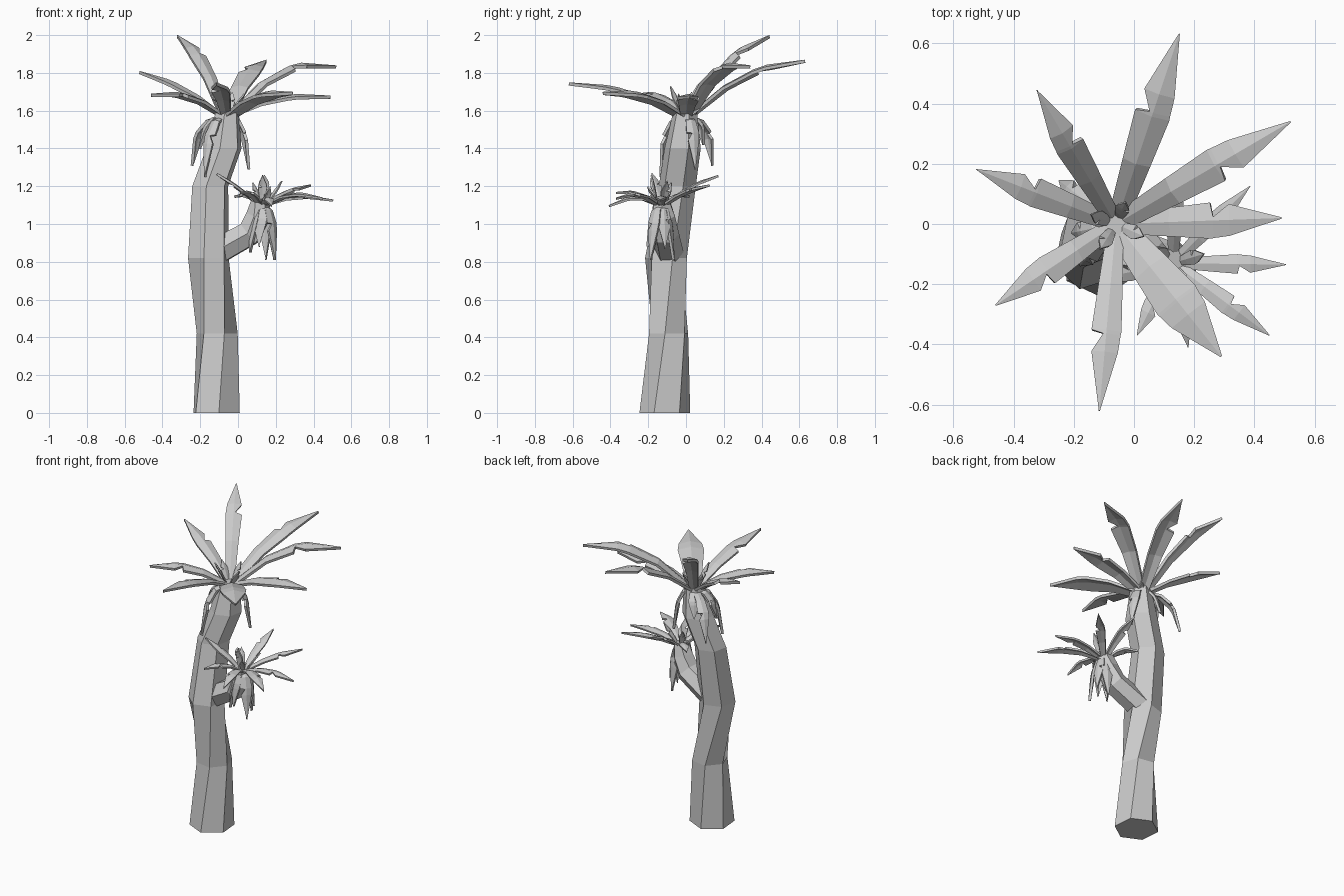
import bpy, bmesh, math
from mathutils import Vector, Matrix

cube = bpy.data.objects.get("Cube")
if cube:
    bpy.data.objects.remove(cube)

grey = bpy.data.materials.new("plain_grey")
grey.use_nodes = True
grey.diffuse_color = (0.6, 0.6, 0.6, 1)
grey.node_tree.nodes["Principled BSDF"].inputs["Base Color"].default_value = (0.6, 0.6, 0.6, 1)


def finish(bm, name):
    mesh = bpy.data.meshes.new(name)
    bm.to_mesh(mesh)
    bm.free()
    mesh.materials.append(grey)
    obj = bpy.data.objects.new(name, mesh)
    bpy.context.collection.objects.link(obj)
    return obj


def stem(name, rings, upright):
    """Six-sided tube through rings of (centre, radius, turn in degrees)."""
    bm = bmesh.new()
    loops = []
    for i, (centre, radius, turn) in enumerate(rings):
        before = Vector(rings[max(i - 1, 0)][0])
        after = Vector(rings[min(i + 1, len(rings) - 1)][0])
        tilt = Matrix.Identity(3) if upright else (after - before).to_track_quat('Z', 'Y').to_matrix()
        angles = [math.radians(turn + 60 * k) for k in range(6)]
        loops.append([bm.verts.new(Vector(centre) + tilt @ Vector((math.cos(a), math.sin(a), 0)) * radius)
                      for a in angles])
    for low, high in zip(loops, loops[1:]):
        for k in range(6):
            n = (k + 1) % 6
            bm.faces.new((low[k], low[n], high[n], high[k]))
    bm.faces.new(loops[0][::-1])
    bm.faces.new(loops[-1])
    bmesh.ops.recalc_face_normals(bm, faces=bm.faces)
    return finish(bm, name)


# Leaf outline: position along the leaf, plain half width, notched half width
OUTLINE = [(0, .55, .55), (.3, .8, .8), (.56, 1, 1), (.58, .97, .2), (.68, .88, .88), (1, .04, .04)]


def leaf(name, root, bend, tip, width, notch, thickness):
    """Folded blade along a curve; notch is 1 or -1 for a side, 0 for none."""
    root, bend, tip = Vector(root), Vector(bend), Vector(tip)
    side = (tip - root).cross(Vector((0, 0, 1))).normalized()
    half = width / 2
    bm = bmesh.new()
    rows = []
    for t, plain, cut in OUTLINE:
        centre = root * (1 - t) ** 2 + bend * 2 * t * (1 - t) + tip * t * t
        along = ((bend - root) * (1 - t) + (tip - bend) * t).normalized()
        fold = side.cross(along) * half * 0.25
        right = cut if notch > 0 else plain
        left = cut if notch < 0 else plain
        rows.append([bm.verts.new(centre - (side * half + fold) * left),
                     bm.verts.new(centre),
                     bm.verts.new(centre + (side * half - fold) * right)])
    for a, b in zip(rows, rows[1:]):
        for k in range(2):
            bm.faces.new((a[k], a[k + 1], b[k + 1], b[k]))
    obj = finish(bm, name)
    solid = obj.modifiers.new("thickness", 'SOLIDIFY')
    solid.thickness = thickness
    solid.offset = -1
    return obj


def outward(centre, tip, distance):
    return Vector((tip.x - centre.x, tip.y - centre.y, 0)).normalized() * distance


def crown(name, centre, leaves, thickness):
    """Spreading leaves given as (tip, lift, width, notch side)."""
    centre = Vector(centre)
    for i, (tip, lift, width, notch) in enumerate(leaves):
        tip = Vector(tip)
        bend = (centre + tip) / 2 + Vector((0, 0, 2 * lift))
        leaf(f"{name}_leaf_{i + 1}", centre + outward(centre, tip, 0.02), bend, tip,
             width, notch, thickness)


def droop(name, centre, tips, width):
    """Old leaves hanging down beside the stem."""
    centre = Vector(centre)
    for i, tip in enumerate(tips):
        tip = Vector(tip)
        bend = Vector((tip.x, tip.y, centre.z)).lerp(centre, 0.1)
        leaf(f"{name}_hanging_leaf_{i + 1}", centre + outward(centre, tip, 0.02), bend, tip,
             width, (-1) ** i, 0.016)


# Trunk and side branch
stem("trunk", [((-.113, -.112, 0), .135, -85), ((-.11, -.092, .42), .11, -70),
               ((-.157, -.106, .82), .113, -42), ((-.147, -.046, 1.2), .1, -42),
               ((-.075, -.018, 1.4), .098, -42), ((-.057, -.005, 1.59), .065, -42)], True)
stem("branch", [((-.12, -.09, .85), .078, 0), ((.06, -.11, .95), .074, 0),
                ((.105, -.12, 1.04), .065, 0), ((.12, -.13, 1.12), .05, 0)], False)

# Main crown
top = (-.06, 0, 1.585)
crown("main", top, [
    ((-.32, .44, 2), .085, .1, 1), ((.15, .63, 1.87), .075, .12, -1),
    ((.52, .34, 1.84), .11, .12, 1), ((.49, .02, 1.68), .045, .12, -1),
    ((.29, -.44, 1.7), .05, .16, 0), ((-.115, -.62, 1.75), .045, .1, 1),
    ((-.46, -.27, 1.69), .05, .1, -1), ((-.52, .18, 1.81), .035, .1, 1)], 0.017)
crown("main_bud", top, [
    ((-.11, -.08, 1.73), 0, .05, 1), ((-.03, .07, 1.7), 0, .05, 1),
    ((.03, -.04, 1.69), 0, .05, -1), ((-.14, .03, 1.7), 0, .05, -1)], 0.008)
droop("main", (-.06, 0, 1.58), [(-.25, .145, 1.31), (-.18, -.14, 1.25), (.065, .05, 1.29),
                                (-.13, .1, 1.42), (-.21, -.03, 1.4)], .07)

# Small crown on the branch
fork = (.13, -.13, 1.11)
crown("small", fork, [
    ((.505, -.135, 1.13), .03, .065, 1), ((.45, -.37, 1.14), .04, .07, -1),
    ((.18, -.41, 1.1), .04, .06, 1), ((.01, -.37, 1.17), .03, .06, -1),
    ((.385, .125, 1.21), .02, .06, 1), ((.14, .17, 1.26), .02, .06, -1),
    ((-.11, -.18, 1.27), .01, .06, 1), ((-.02, .02, 1.15), .03, .06, -1)], 0.012)
crown("small_bud", fork, [
    ((.13, -.18, 1.26), 0, .05, 1), ((.23, -.1, 1.23), 0, .05, -1),
    ((.17, -.2, 1.2), 0, .04, 1), ((.08, -.08, 1.22), 0, .04, -1)], 0.008)
droop("small", (.13, -.13, 1.1), [(.2, -.19, .81), (.15, -.06, .81), (.06, -.18, .85),
                                  (.2, -.11, .87), (.11, -.21, .88)], .075)
